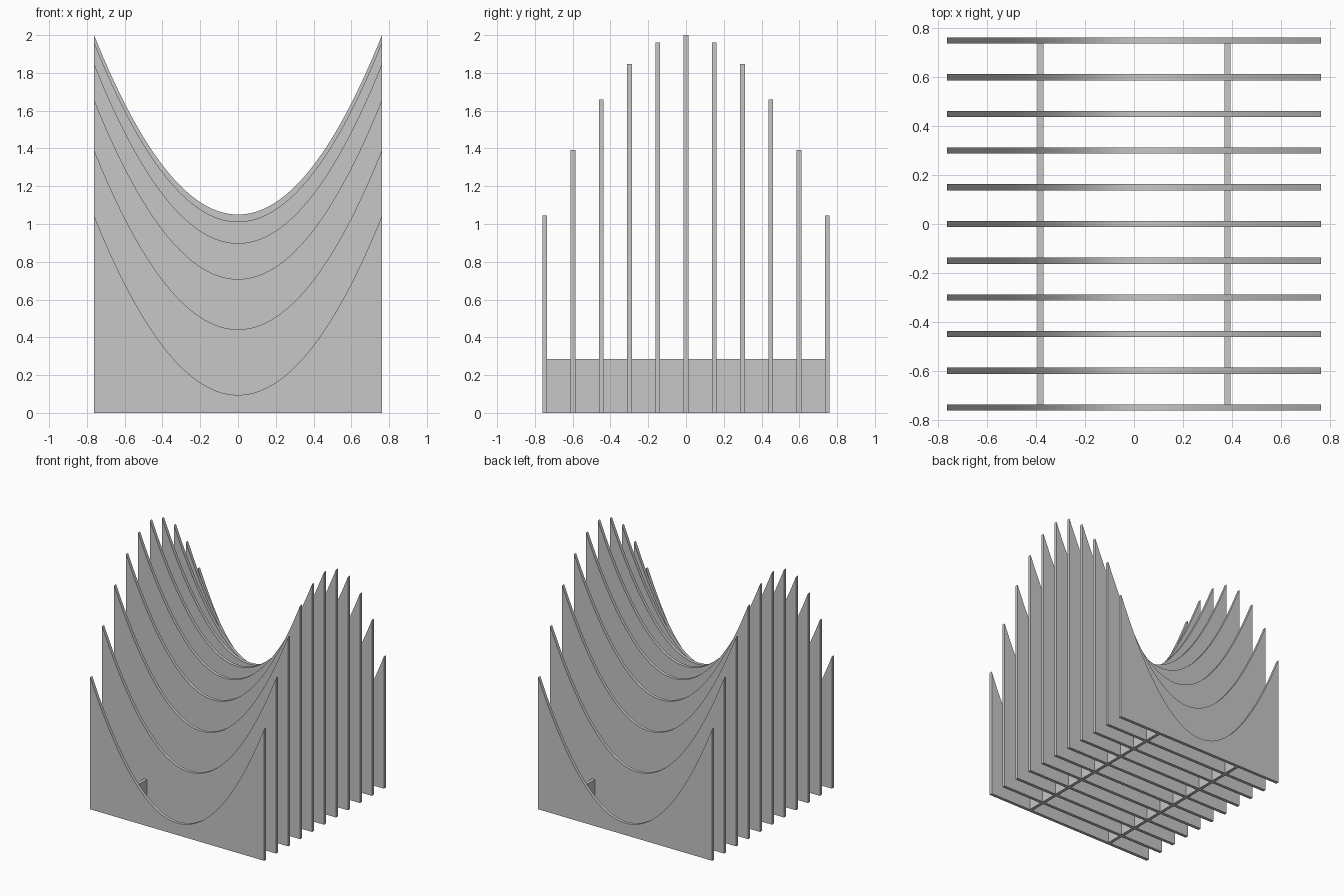
import bpy
import bmesh
from mathutils import Vector

if "Cube" in bpy.data.objects:
    bpy.data.objects.remove(bpy.data.objects["Cube"], do_unlink=True)

HALF_X = 0.762      # half width of each panel
HALF_Y = 0.7475     # centre of the outermost panel
THICK = 0.025
RISE = 0.95         # saddle rise along x and fall along y
SADDLE = 1.05       # height at the saddle point
SIDE = 5            # panels either side of the middle one
STEPS = 64

grey = bpy.data.materials.new("plain grey")
grey.use_nodes = True
colour = (0.57, 0.57, 0.57, 1)
grey.diffuse_color = colour
grey.node_tree.nodes["Principled BSDF"].inputs["Base Color"].default_value = colour


def slab(name, outline, direction):
    """Extrude a closed outline along a direction into a solid plate."""
    bm = bmesh.new()
    face = bm.faces.new([bm.verts.new(p) for p in outline])
    ext = bmesh.ops.extrude_face_region(bm, geom=[face])
    moved = [g for g in ext["geom"] if isinstance(g, bmesh.types.BMVert)]
    bmesh.ops.translate(bm, verts=moved, vec=Vector(direction))
    bmesh.ops.recalc_face_normals(bm, faces=bm.faces[:])
    mesh = bpy.data.meshes.new(name)
    bm.to_mesh(mesh)
    bm.free()
    mesh.materials.append(grey)
    obj = bpy.data.objects.new(name, mesh)
    bpy.context.collection.objects.link(obj)
    bpy.ops.object.select_all(action='DESELECT')
    obj.select_set(True)
    bpy.context.view_layer.objects.active = obj
    bpy.ops.object.shade_smooth_by_angle()
    return obj


# Upright panels sliced from a saddle surface
for k in range(-SIDE, SIDE + 1):
    t = k / SIDE
    y = t * HALF_Y - THICK / 2
    low = SADDLE - RISE * t * t - (0.005 if abs(k) == SIDE else 0)
    outline = [(-HALF_X, y, 0), (HALF_X, y, 0)]
    for i in range(STEPS + 1):
        u = 1 - 2 * i / STEPS
        outline.append((u * HALF_X, y, low + RISE * u * u))
    slab(f"panel_{k + SIDE + 1}", outline, (0, THICK, 0))

# Two rails that tie the panels together
end = HALF_Y - THICK / 2
for name, side in (("right_rail", -1), ("left_rail", 1)):
    x = side * HALF_X / 2 - THICK / 2
    outline = [(x, -end, 0), (x, end, 0), (x, end, 0.285), (x, -end, 0.285)]
    slab(name, outline, (THICK, 0, 0))
